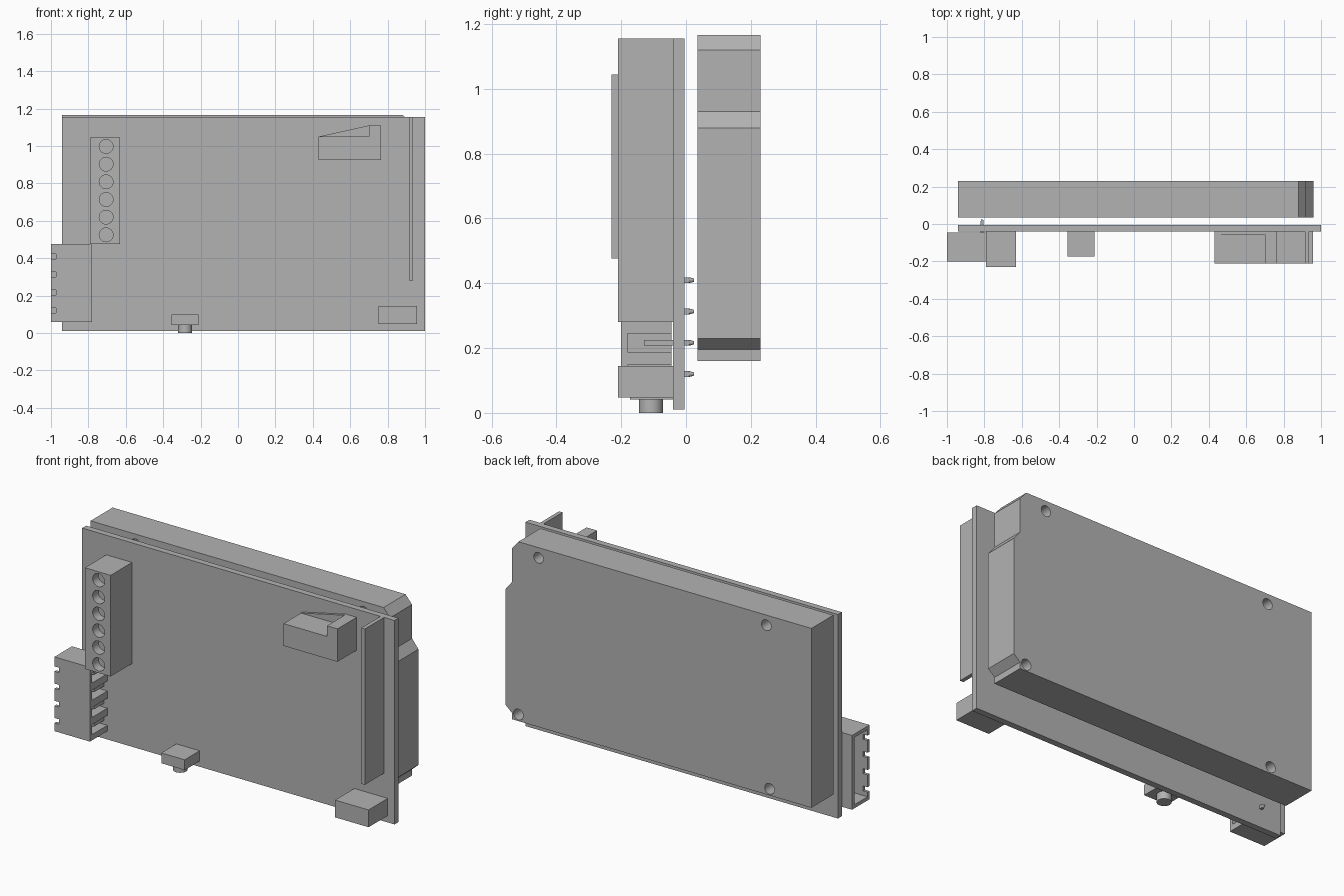
import bpy, bmesh, math
from mathutils import Matrix, Vector

cube = bpy.data.objects.get("Cube")
if cube:
    bpy.data.objects.remove(cube, do_unlink=True)

grey = bpy.data.materials.new("plain_grey")
grey.use_nodes = True
COLOR = (0.45, 0.45, 0.45, 1)
grey.diffuse_color = COLOR
grey.node_tree.nodes["Principled BSDF"].inputs["Base Color"].default_value = COLOR


def finish(name, bm):
    bmesh.ops.recalc_face_normals(bm, faces=bm.faces)
    mesh = bpy.data.meshes.new(name)
    bm.to_mesh(mesh)
    bm.free()
    mesh.materials.append(grey)
    obj = bpy.data.objects.new(name, mesh)
    bpy.context.collection.objects.link(obj)
    return obj


def add_box(bm, x, y, z):
    lo, hi = zip(x, y, z)
    lo, hi = Vector(lo), Vector(hi)
    mat = Matrix.Translation((lo + hi) / 2) @ Matrix.Diagonal((*(hi - lo), 1))
    bmesh.ops.create_cube(bm, size=1, matrix=mat)


def add_rod(bm, centre, radius, length, axis, tip=None, sides=24):
    turn = {"X": Matrix.Rotation(-math.pi / 2, 4, "Y"),
            "Y": Matrix.Rotation(-math.pi / 2, 4, "X"),
            "Z": Matrix.Identity(4)}[axis]
    bmesh.ops.create_cone(bm, cap_ends=True, segments=sides, radius1=radius,
                          radius2=radius if tip is None else tip, depth=length,
                          matrix=Matrix.Translation(centre) @ turn)


def box(name, x, y, z):
    bm = bmesh.new()
    add_box(bm, x, y, z)
    return finish(name, bm)


def plate(name, outline, y0, y1):
    # Extrude an x-z outline along y
    bm = bmesh.new()
    face = bm.faces.new([bm.verts.new((x, y0, z)) for x, z in outline])
    out = bmesh.ops.extrude_face_region(bm, geom=[face])["geom"]
    verts = [v for v in out if isinstance(v, bmesh.types.BMVert)]
    bmesh.ops.translate(bm, vec=(0, y1 - y0, 0), verts=verts)
    return finish(name, bm)


def cut(obj, bm):
    # Subtract the cutter and bake the result
    cutter = finish("cutter", bm)
    cutter.hide_render = True
    mod = obj.modifiers.new("cut", "BOOLEAN")
    mod.operation, mod.solver, mod.object = "DIFFERENCE", "EXACT", cutter
    deps = bpy.context.evaluated_depsgraph_get()
    mesh = bpy.data.meshes.new_from_object(obj.evaluated_get(deps))
    obj.modifiers.clear()
    obj.data = mesh
    bpy.data.objects.remove(cutter, do_unlink=True)


def smooth(obj):
    bpy.ops.object.select_all(action="DESELECT")
    obj.select_set(True)
    bpy.context.view_layer.objects.active = obj
    bpy.ops.object.shade_smooth_by_angle(angle=math.radians(30))


# Circuit board and upright fin
box("circuit_board", (-0.94, 1.0), (-0.04, -0.005), (0.01, 1.155))
box("upright_fin", (0.913, 0.935), (-0.21, -0.04), (0.28, 1.155))

# Rear display module with stepped edge and mounting holes
module = plate("rear_module", [(-0.94, 0.16), (0.92, 0.16), (0.92, 0.195), (0.96, 0.23),
                               (0.96, 0.88), (0.92, 0.93), (0.92, 1.12), (0.88, 1.167),
                               (-0.94, 1.167)], 0.035, 0.23)
holes = bmesh.new()
for x, z in [(0.755, 1.11), (-0.66, 1.11), (0.88, 0.197), (-0.68, 0.197)]:
    add_rod(holes, (x, 0.13, z), 0.03, 0.4, "Y")
cut(module, holes)
smooth(module)

# Terminal block with a column of screw wells
block = box("terminal_block", (-0.79, -0.63), (-0.23, -0.04), (0.477, 1.045))
wells = bmesh.new()
for i in range(6):
    add_rod(wells, (-0.705, -0.23, 0.525 + 0.0945 * i), 0.037, 0.1, "Y")
cut(block, wells)
smooth(block)

# Side connector: open mouth, edge notches and rear pin slots
rows = [0.12 + 0.0965 * i for i in range(4)]
housing = box("connector_housing", (-1.0, -0.78), (-0.2, -0.045), (0.06, 0.477))
mouth = bmesh.new()
add_box(mouth, (-1.1, -0.86), (-0.183, -0.065), (0.08, 0.457))
cut(housing, mouth)
slots = bmesh.new()
for z in rows:
    add_box(slots, (-1.1, -0.972), (-0.3, -0.15), (z - 0.014, z + 0.014))
    add_box(slots, (-0.835, -0.7), (-0.18, 0.0), (z - 0.028, z + 0.028))
cut(housing, slots)

# Bent contact pins passing through the board
pins = bmesh.new()
for z in rows:
    add_box(pins, (-0.82, -0.804), (-0.13, 0.01), (z - 0.009, z + 0.009))
    add_rod(pins, (-0.812, 0.0175, z), 0.009, 0.015, "Y", tip=0.005, sides=12)
    add_rod(pins, (-0.885, -0.12, z), 0.009, 0.14, "X", sides=12)
finish("contact_pins", pins)

# Upper socket: low body, raised end and sloping back plate
plate("socket_body", [(0.43, 0.925), (0.765, 0.925), (0.765, 1.11), (0.70, 1.11),
                      (0.70, 1.05), (0.43, 1.05)], -0.21, -0.04)
plate("socket_ramp", [(0.43, 1.05), (0.70, 1.05), (0.70, 1.11)], -0.055, -0.04)

# Lower corner socket
box("corner_socket", (0.75, 0.958), (-0.21, -0.04), (0.048, 0.145))

# Push button on the bottom edge
box("button_body", (-0.355, -0.21), (-0.173, -0.04), (0.042, 0.10))
stem = bmesh.new()
add_rod(stem, (-0.283, -0.108, 0.025), 0.037, 0.05, "Z", sides=32)
smooth(finish("button_stem", stem))
